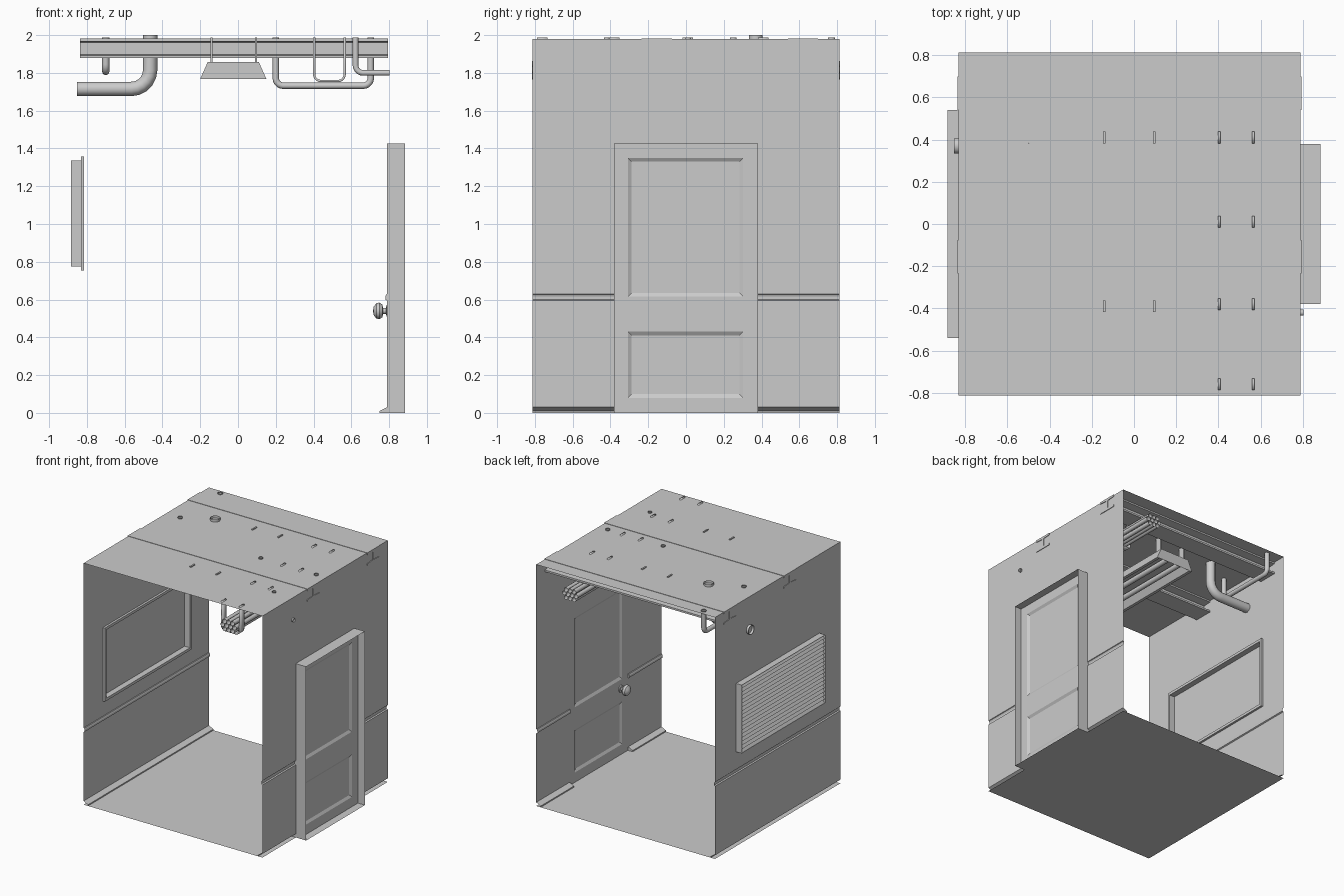
import bpy, bmesh, math
from mathutils import Vector

if "Cube" in bpy.data.objects:
    bpy.data.objects.remove(bpy.data.objects["Cube"])

Y, H = 0.812, 1.98          # half depth, ceiling height
XL, XR = -0.832, 0.79       # wall planes


def mesh(name, verts, faces):
    me = bpy.data.meshes.new(name)
    me.from_pydata(verts, [], faces)
    ob = bpy.data.objects.new(name, me)
    bpy.context.collection.objects.link(ob)
    return ob


def sheets(name, quads):
    verts, faces = [], []
    for q in quads:
        faces.append(list(range(len(verts), len(verts) + len(q))))
        verts += q
    ob = mesh(name, verts, faces)
    bm = bmesh.new()
    bm.from_mesh(ob.data)
    bmesh.ops.remove_doubles(bm, verts=bm.verts, dist=1e-5)
    bm.to_mesh(ob.data)
    bm.free()
    return ob


def strip(prof, a, b):
    """Open x-z profile swept along y from a to b."""
    return [[(x0, a, z0), (x1, a, z1), (x1, b, z1), (x0, b, z0)]
            for (x0, z0), (x1, z1) in zip(prof, prof[1:])]


def xrect(x, y0, y1, z0, z1):
    return [(x, y0, z0), (x, y1, z0), (x, y1, z1), (x, y0, z1)]


def tunnel(x0, x1, y0, y1, z0, z1):
    """Four sides of a box left open along x."""
    a, b = xrect(x0, y0, y1, z0, z1), xrect(x1, y0, y1, z0, z1)
    return [[a[i], a[(i + 1) % 4], b[(i + 1) % 4], b[i]] for i in range(4)]


def frame(x0, outer, x1, inner):
    """Ring of quads between two y-z rectangles."""
    a, b = xrect(x0, *outer), xrect(x1, *inner)
    return [[a[i], a[(i + 1) % 4], b[(i + 1) % 4], b[i]] for i in range(4)]


def rounded(pts, r, n=5):
    """Round the corners of a path with short arcs."""
    pts = [Vector(p) for p in pts]
    out = [pts[0]]
    for p, c, q in zip(pts, pts[1:], pts[2:]):
        a, b = c + (p - c).normalized() * r, c + (q - c).normalized() * r
        o = a + b - c
        for i in range(n + 1):
            t = i / n * math.pi / 2
            out.append(o + (a - o) * math.cos(t) + (b - o) * math.sin(t))
    return out + [pts[-1]]


def pipe(name, pts, radius, bend=0.04, res=3):
    cu = bpy.data.curves.new(name, 'CURVE')
    cu.dimensions = '3D'
    cu.bevel_depth, cu.bevel_resolution, cu.use_fill_caps = radius, res, False
    sp = cu.splines.new('POLY')
    path = rounded(pts, bend)
    sp.points.add(len(path) - 1)
    for p, v in zip(sp.points, path):
        p.co = (*v, 1)
    sp.use_smooth = True
    ob = bpy.data.objects.new(name, cu)
    bpy.context.collection.objects.link(ob)


def strap(name, pts, y, bend, width=0.055, thick=0.012):
    """Flat metal strap following an x-z path."""
    path = rounded([(x, y - width / 2, z) for x, z in pts], bend) if bend else \
        [(x, y - width / 2, z) for x, z in pts]
    n = len(path)
    ob = mesh(name, [(p[0], p[1] + k * width, p[2]) for k in (0, 1) for p in path],
              [(i, i + 1, n + i + 1, n + i) for i in range(n - 1)])
    m = ob.modifiers.new('thickness', 'SOLIDIFY')
    m.thickness, m.offset = thick, 0


# floor and ceiling
sheets('floor', [[(XL, -Y, 0), (XR, -Y, 0), (XR, Y, 0), (XL, Y, 0)]])
sheets('ceiling', [[(XL, -Y, H), (XR, -Y, H), (XR, Y, H), (XL, Y, H)]])

# walls with skirting and dado rail in the profile
base = [(0.04, 0), (0.04, 0.01), (0, 0.03)]
rail = [(0, 0.595), (0.01, 0.60), (0.01, 0.615), (0.005, 0.627), (0, 0.63)]


def wall_profile(x, s, top):
    return [(x + s * d, z) for d, z in base + rail + [(0, top)]]


DY, DZ = 0.38, 1.425
prof = wall_profile(XR, -1, H)
caps = [[(XR - d, y, z) for d, z in p] for y in (-DY, DY)
        for p in ([(0, 0)] + base, rail)]
sheets('right_wall', strip(prof, -Y, -DY) + strip(prof, DY, Y) + caps
       + [xrect(XR, -DY, DY, DZ, H)])
WY, W0, W1 = 0.54, 0.775, 1.335
sheets('left_wall', strip(wall_profile(XL, 1, W0), -Y, Y)
       + [xrect(XL, -Y, -WY, W0, W1), xrect(XL, WY, Y, W0, W1), xrect(XL, -Y, Y, W1, H)])

# doorway lining and panelled door
sheets('door_jamb', tunnel(XR, 0.885, -DY, DY, 0, DZ))
door = []
for x, s in ((XR + 0.004, 1), (XR + 0.032, -1)):
    p0, p1 = -0.308, 0.303
    door += [xrect(x, -DY, p0, 0, DZ), xrect(x, p1, DY, 0, DZ), xrect(x, p0, p1, 0, 0.08),
             xrect(x, p0, p1, 0.43, 0.615), xrect(x, p0, p1, 1.35, DZ)]
    for z0, z1 in ((0.08, 0.43), (0.615, 1.35)):
        inner = (p0 + 0.02, p1 - 0.02, z0 + 0.02, z1 - 0.02)
        door += frame(x, (p0, p1, z0, z1), x + s * 0.012, inner)
        door.append(xrect(x + s * 0.012, *inner))
sheets('door', door)

# door knob, turned profile
kp = [(0.0, 0.03), (-0.008, 0.03), (-0.01, 0.016), (-0.026, 0.016), (-0.03, 0.034),
      (-0.045, 0.044), (-0.062, 0.04), (-0.076, 0.022), (-0.079, 0.001)]
N = 12
mesh('door_knob', [(XR + 0.004 + x, -0.29 + r * math.cos(2 * math.pi * i / N),
                    0.54 + r * math.sin(2 * math.pi * i / N)) for x, r in kp for i in range(N)],
     [(j * N + i, j * N + (i + 1) % N, (j + 1) * N + (i + 1) % N, (j + 1) * N + i)
      for j in range(len(kp) - 1) for i in range(N)])

# window lining, pane, inside trim and outside slats
op = (-WY, WY, W0, W1)
big = (-WY - 0.022, WY + 0.022, W0 - 0.022, W1 + 0.022)
sheets('window_lining', tunnel(-0.885, -0.814, *op) + [xrect(-0.862, *op)])
sheets('window_trim', tunnel(XL, -0.814, *big) + frame(-0.814, big, -0.814, op))
slats = 18
step = (W1 - W0) / slats
saw = []
for i in range(slats):
    z = W0 + i * step
    saw += [(-0.865, z), (-0.884, z + 0.004), (-0.865, z + step * 0.98)]
sheets('window_slats', strip(saw, -WY + 0.008, WY - 0.008))

# ceiling I-beams
half = [(0.08, 1.983), (0.08, 1.967), (0.009, 1.962), (0.009, 1.898), (0.08, 1.893), (0.08, 1.878)]
sec = half + [(-a, z) for a, z in reversed(half)]
n = len(sec)
for i, yc in enumerate((0.62, -0.155)):
    mesh(f'ceiling_beam_{i}', [(x, yc + a, z) for x in (-0.837, 0.795) for a, z in sec],
         [(k, (k + 1) % n, n + (k + 1) % n, n + k) for k in range(n)]
         + [list(range(n)), list(range(n, 2 * n))])

# pipes
T = 1.988
pipe('large_pipe', [(-0.465, 0.37, 2.0), (-0.465, 0.37, 1.715), (-0.852, 0.37, 1.715)], 0.038, 0.1)
pipe('left_pipe', [(-0.7, 0.77, T), (-0.7, 0.77, 1.807), (-0.7, 0.25, 1.807), (-0.7, 0.25, T)], 0.019)
pipe('cross_pipe', [(0.2, 0.01, T), (0.2, 0.01, 1.732), (0.703, 0.01, 1.732), (0.703, 0.01, T)], 0.017)
pipe('wall_pipe', [(0.622, -0.42, T), (0.622, -0.42, 1.8), (0.803, -0.42, 1.8)], 0.015)

# cable bundle in strap hangers
for count, z in ((3, 1.783), (4, 1.815), (3, 1.847)):
    for i in range(count):
        x = 0.483 + (i - (count - 1) / 2) * 0.036
        pipe('cable', [(x, -0.814, z), (x, 0.814, z)], 0.018)
for y in (-0.76, -0.38, 0.01, 0.41):
    strap('cable_hanger', [(0.403, T), (0.403, 1.757), (0.565, 1.757), (0.565, T)], y, 0.035)

# hanging lamp: tapered housing open below, tubes and straps
L0, L1 = -0.44, 0.46
lp = [(-0.2, 1.768), (-0.16, 1.858), (0.11, 1.858), (0.15, 1.768)]
ends = [[(x, y, z) for x, z in lp] for y in (L0, L1)]
inner = [(-0.2, 1.768), (-0.175, 1.768), (-0.145, 1.82), (0.095, 1.82), (0.125, 1.768), (0.15, 1.768)]
sheets('lamp_housing', strip(lp, L0, L1) + strip(inner, L0, L1) + ends)
for x in (-0.085, 0.035):
    pipe('lamp_tube', [(x, L0 + 0.01, 1.795), (x, L1 - 0.01, 1.795)], 0.022)
for x in (-0.14, 0.095):
    for y in (-0.39, 0.41):
        strap('lamp_strap', [(x, T), (x, 1.85)], y, 0)

# smooth turned and swept parts
bpy.ops.object.select_all(action='DESELECT')
for ob in bpy.data.objects:
    if ob.name.startswith(('cable_hanger', 'door_knob')):
        ob.select_set(True)
        bpy.context.view_layer.objects.active = ob
bpy.ops.object.shade_smooth_by_angle(angle=math.radians(35))
